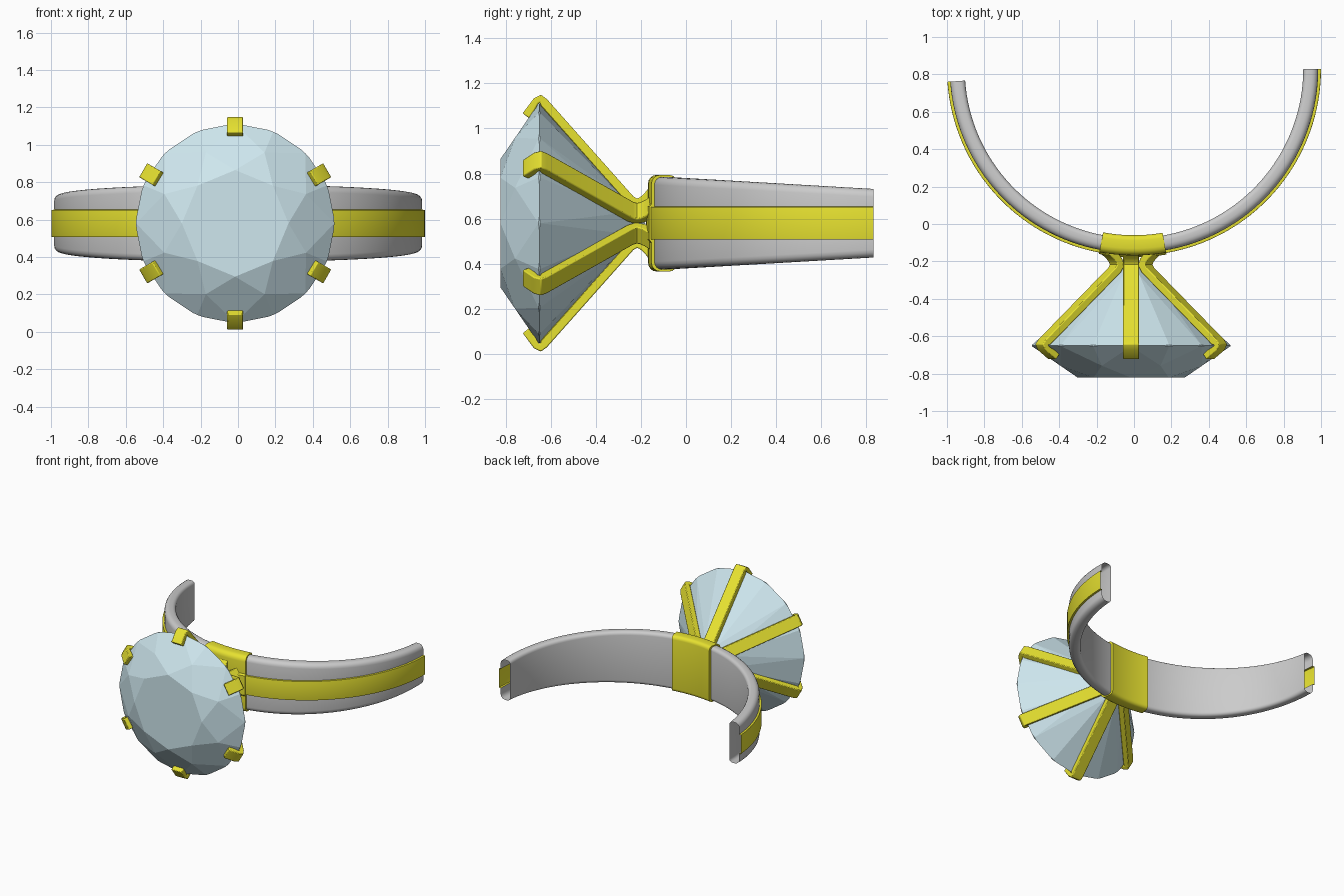
import bpy, bmesh
from math import sin, cos, tan, atan, radians, pi
from mathutils import Vector, Matrix

if "Cube" in bpy.data.objects:
    bpy.data.objects.remove(bpy.data.objects["Cube"])

CZ = 0.58        # height of the ring's mid plane
CY = 0.83        # y of the band's centre
GX = -0.015      # x of the stone's axis


def material(name, rgb):
    m = bpy.data.materials.new(name)
    m.diffuse_color = (*rgb, 1)
    m.use_nodes = True
    m.node_tree.nodes["Principled BSDF"].inputs["Base Color"].default_value = m.diffuse_color
    return m


GOLD = material("gold", (0.80, 0.76, 0.03))
ICE = material("ice_blue", (0.62, 0.80, 0.86))


def finish(bm, name, mat=None, smooth=True):
    bmesh.ops.recalc_face_normals(bm, faces=bm.faces[:])
    me = bpy.data.meshes.new(name)
    bm.to_mesh(me)
    bm.free()
    ob = bpy.data.objects.new(name, me)
    bpy.context.collection.objects.link(ob)
    if mat:
        me.materials.append(mat)
    if smooth:
        bpy.ops.object.select_all(action='DESELECT')
        ob.select_set(True)
        bpy.context.view_layer.objects.active = ob
        bpy.ops.object.shade_smooth_by_angle(angle=radians(35))
    return ob


def half_height(y):
    return 0.205 - 0.053 * (y + 0.1) / 0.93


def sweep(name, profile, a0, a1, steps, closed=False, mat=None):
    """Sweep profile(half height) -> [(radius, z)] around the band's centre."""
    bm = bmesh.new()
    rows = []
    for i in range(steps + 1):
        t = radians(a0 + (a1 - a0) * i / steps)
        pts = profile(half_height(CY - 0.95 * cos(t)))
        rows.append([bm.verts.new((r * sin(t), CY - r * cos(t), CZ + z)) for r, z in pts])
    n = len(rows[0])
    for a, b in zip(rows, rows[1:]):
        for j in range(n if closed else n - 1):
            k = (j + 1) % n
            bm.faces.new((a[j], a[k], b[k], b[j]))
    if closed:
        bm.faces.new(rows[0])
        bm.faces.new(rows[-1])
    return finish(bm, name, mat)


def corner(r, z, rad, start):
    """Quarter round of a profile corner."""
    return [(r + rad * cos(start - i * pi / 8), z + rad * sin(start - i * pi / 8))
            for i in range(5)]


def mirror_profile(upper):
    return upper + [(r, -z) for r, z in reversed(upper)]


# Band: hollow grey shell, open at the ends and under the inlay
def band_profile(h):
    lower = [(r, -z) for r, z in reversed(
        [(0.905, 0)] + corner(0.93, h - 0.025, 0.025, pi)
        + corner(0.95, h - 0.035, 0.035, pi / 2) + [(0.985, 0.073)])]
    return lower + [(r, -z) for r, z in reversed(lower[:-1])]


sweep("band", band_profile, -86, 90, 72)

# Gold inlay stripe along the outside
sweep("inlay_stripe",
      lambda h: [(0.985, -0.073), (0.999, -0.072), (1.0, -0.068),
                 (1.0, 0.068), (0.999, 0.072), (0.985, 0.073)],
      -86, 90, 72, mat=GOLD)

# Gold collar wrapped around the band behind the stone
sweep("collar",
      lambda h: mirror_profile(corner(0.917, h - 0.019, 0.027, pi)
                               + corner(0.96, h - 0.03, 0.038, pi / 2)
                               + [(0.998, 0.085), (1.008, 0.073)]),
      -10.7, 9.9, 12, closed=True, mat=GOLD)


# Brilliant-cut stone, carved from a cylinder by facet planes
def stone():
    R, g, table, crown, depth = 0.53, 0.004, 0.285, 0.172, 0.47
    bm = bmesh.new()
    bmesh.ops.create_cone(bm, cap_ends=True, segments=64, radius1=R, radius2=R, depth=1.4)

    def cut(az, slope, r, z, up):
        a = atan(slope)
        n = Vector((sin(a) * cos(az), sin(a) * sin(az), cos(a) * up))
        p = Vector((r * cos(az), r * sin(az), z))
        res = bmesh.ops.bisect_plane(bm, geom=bm.verts[:] + bm.edges[:] + bm.faces[:],
                                     dist=1e-5, plane_co=p, plane_no=n, clear_outer=True)
        rim = [e for e in res["geom_cut"] if isinstance(e, bmesh.types.BMEdge) and e.is_boundary]
        if len(rim) > 2:
            bmesh.ops.contextual_create(bm, geom=rim)

    c1, c2 = cos(radians(11.25)), cos(radians(22.5))
    main = (crown - g) / (R - table)
    star_r = 0.41
    star_z = crown - (star_r * c2 - table) * main
    star = (crown - star_z) / (star_r - table * c2)
    upper = (star_z - g) / ((R - star_r) * c1)
    pav = (depth - g) / R
    low_z = -depth + 0.12 * c2 * pav
    lower = (-g - low_z) / ((R - 0.12) * c1)
    cut(0, 0, 0, crown, 1)
    for k in range(8):
        az = k * pi / 4
        cut(az, main, R, g, 1)
        cut(az, pav, R, -g, -1)
    for k in range(16):
        az = (k + 0.5) * pi / 8
        cut(az, upper, R * c1, g, 1)
        cut(az, lower, R * c1, -g, -1)
    for k in range(8):
        cut((k + 0.5) * pi / 4, star, table * c2, crown, 1)
    bm.transform(Matrix.Translation((GX, -0.65, CZ)) @ Matrix.Rotation(pi / 2, 4, 'X'))
    finish(bm, "stone", ICE, smooth=False)


stone()

# Six prongs: bent strips from the collar, along the stone, over its edge
PATH = [(0.150, -0.145), (0.118, -0.170), (0.096, -0.195), (0.088, -0.220),
        (0.103, -0.246), (0.535, -0.630), (0.546, -0.645), (0.538, -0.661), (0.475, -0.708)]


def prong(name, az, half_t=0.02, half_w=0.043):
    pts = [Vector(p) for p in PATH]
    sides = ([], [])
    for i, p in enumerate(pts):
        d0 = (p - pts[max(i - 1, 0)]).normalized()
        d1 = (pts[min(i + 1, len(pts) - 1)] - p).normalized()
        if i == 0:
            d0 = d1
        if i == len(pts) - 1:
            d1 = d0
        t = (d0 + d1).normalized()
        off = Vector((-t.y, t.x)) * half_t / max(t.dot(d0), 0.75)
        # the tight inside of the hook keeps to the centre line
        inner = off * (0.5 if i in (6, 7) else 1)
        sides[0].append(p + off)
        sides[1].append(p - inner)
    bm = bmesh.new()
    rows = []
    for a, b in zip(*sides):
        rows.append([bm.verts.new((w, q.y, q.x)) for q, w in
                     ((a, -half_w), (a, half_w), (b, half_w), (b, -half_w))])
    for a, b in zip(rows, rows[1:]):
        for j in range(4):
            k = (j + 1) % 4
            bm.faces.new((a[j], a[k], b[k], b[j]))
    bm.faces.new(rows[0])
    bm.faces.new(rows[-1])
    bm.transform(Matrix.Translation((GX, 0, CZ)) @ Matrix.Rotation(az, 4, 'Y'))
    ob = finish(bm, name, GOLD)
    mod = ob.modifiers.new("soft_edges", 'BEVEL')
    mod.width, mod.segments, mod.limit_method = 0.005, 2, 'ANGLE'
    mod.angle_limit = radians(50)


for k in range(6):
    prong(f"prong_{k + 1}", k * pi / 3)
